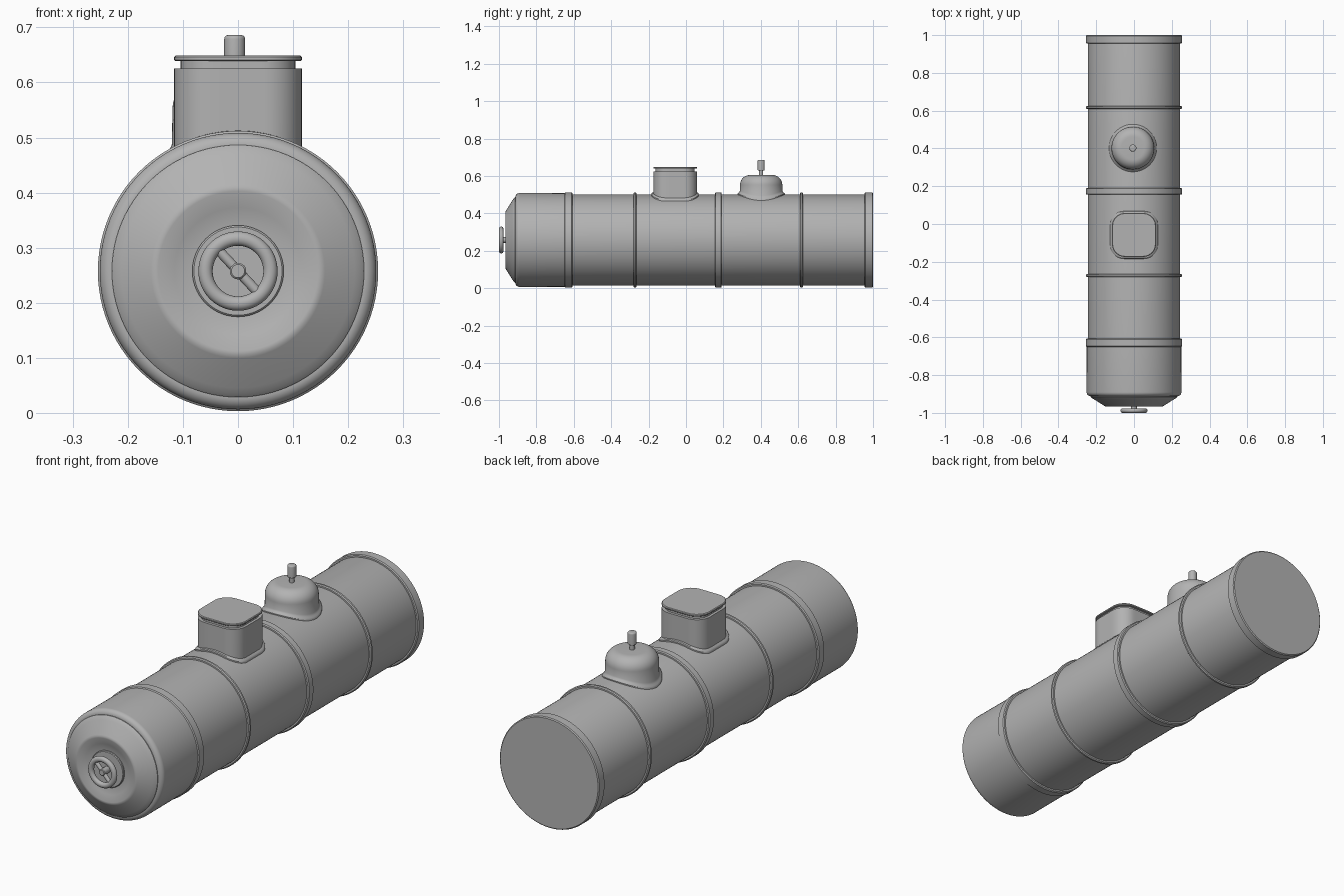
import bpy, bmesh, math
from mathutils import Matrix, Vector

if "Cube" in bpy.data.objects:
    bpy.data.objects.remove(bpy.data.objects["Cube"])

CZ = 0.2575   # boiler axis height
R = 0.243     # boiler radius

grey = bpy.data.materials.new("plain_grey")
grey.diffuse_color = (0.45, 0.45, 0.45, 1)
grey.use_nodes = True
grey.node_tree.nodes["Principled BSDF"].inputs["Base Color"].default_value = grey.diffuse_color


def finish(name, bm, angle=30):
    bmesh.ops.recalc_face_normals(bm, faces=bm.faces)
    me = bpy.data.meshes.new(name)
    bm.to_mesh(me)
    bm.free()
    me.materials.append(grey)
    ob = bpy.data.objects.new(name, me)
    bpy.context.collection.objects.link(ob)
    bpy.ops.object.select_all(action='DESELECT')
    ob.select_set(True)
    bpy.context.view_layer.objects.active = ob
    bpy.ops.object.shade_smooth_by_angle(angle=math.radians(angle))
    return ob


def skin(name, rings, closed=False):
    """Bridge rings of points; cap both ends, or join last to first."""
    bm = bmesh.new()
    vs = [[bm.verts.new(p) for p in ring] for ring in rings]
    n = len(vs[0])
    pairs = list(zip(vs, vs[1:])) + ([(vs[-1], vs[0])] if closed else [])
    for a, b in pairs:
        for i in range(n):
            j = (i + 1) % n
            bm.faces.new((a[i], a[j], b[j], b[i]))
    if not closed:
        bm.faces.new(vs[0])
        bm.faces.new(vs[-1])
    return finish(name, bm)


def circle(n=64):
    return [(math.cos(2 * math.pi * i / n), math.sin(2 * math.pi * i / n)) for i in range(n)]


def rounded_square(c=0.58, k=10):
    pts = []
    for q in range(4):
        a0 = q * math.pi / 2
        cx = (1 - c) * (1 if q in (0, 3) else -1)
        cy = (1 - c) * (1 if q < 2 else -1)
        for i in range(k + 1):
            a = a0 + i / k * math.pi / 2
            pts.append((cx + c * math.cos(a), cy + c * math.sin(a)))
        # extra points on the straight side so the foot follows the boiler
        nx = [(-1, 1), (-1, -1), (1, -1), (1, 1)][q]
        p = Vector(pts[-1])
        e = Vector((p.x + nx[0] * 2 * (1 - c) * (q % 2 == 0),
                    p.y + nx[1] * 2 * (1 - c) * (q % 2 == 1)))
        pts += [tuple(p.lerp(e, t / 6)) for t in range(1, 6)]
    return pts


def lathe_y(name, prof, closed=False, n=96):
    return skin(name, [[(r * c, y, CZ + r * s) for c, s in circle(n)] for r, y in prof], closed)


def mount(name, x, y, outline, rows):
    """Loft a plan outline upward; rows are (size, height, follows boiler curve)."""
    rings = []
    for size, h, follow in rows:
        ring = []
        for u, v in outline:
            px, py = x + size * u, y + size * v
            z = CZ + math.sqrt(R * R - px * px) + h if follow else h
            ring.append((px, py, z))
        rings.append(ring)
    return skin(name, rings)


def fillet(rc, zc, rad, k=8):
    return [(rc + rad * math.cos(t * math.pi / 2 / k), zc + rad * math.sin(t * math.pi / 2 / k))
            for t in range(k + 1)]


# boiler barrel and flat rear end
lathe_y("boiler_barrel", [(R, -0.63), (R, 0.99), (R - 0.001, 0.996)])

# smokebox with rounded front rim
rim = [(r, -y) for r, y in fillet(0.229, 0.890, 0.022)]
lathe_y("smokebox", [(0.25, -0.61)] + rim)

# smokebox door: cone outside, shallow dish inside
lathe_y("smokebox_door", [(0.229, -0.89), (0.229, -0.915), (0.222, -0.922), (0.212, -0.928),
                          (0.158, -0.962), (0.152, -0.965), (0.145, -0.965),
                          (0.115, -0.955), (0.084, -0.947)])
lathe_y("door_collar", [(0.083, -0.94), (0.083, -0.953), (0.080, -0.956)])

# boiler bands
bands = {"smokebox_band": (-0.65, -0.607), "front_band": (-0.281, -0.265),
         "middle_band": (0.155, 0.191), "back_band": (0.609, 0.625), "rear_band": (0.955, 1.0)}
for name, (a, b) in bands.items():
    b0 = 0.004
    lathe_y(name, [(0.235, a), (0.250, a), (0.2545, a + b0), (0.2545, b - b0), (0.250, b),
                   (0.235, b)], closed=True)
lathe_y("rear_plate", [(0.245, 0.98), (0.245, 1.0)])

# door hand wheel: rim, hub and one diagonal bar
tor = [(0.059 + 0.013 * math.cos(t * math.pi / 8), -0.988 + 0.012 * math.sin(t * math.pi / 8))
       for t in range(16)]
lathe_y("hand_wheel_rim", tor, closed=True, n=64)
lathe_y("hand_wheel_hub", [(0.015, -0.95), (0.015, -0.994), (0.012, -0.997)], n=32)
bm = bmesh.new()
bmesh.ops.create_cone(bm, cap_ends=True, segments=20, radius1=0.009, radius2=0.009, depth=0.112)
rot = Matrix.Rotation(math.radians(-43), 4, 'Y')
bmesh.ops.transform(bm, verts=bm.verts, matrix=Matrix.Translation((0, -0.986, CZ)) @ rot)
finish("hand_wheel_bar", bm)

# square box with saddle foot, neck and lid
sq = rounded_square()
BY = -0.058
mount("box_foot", 0, BY, sq, [(0.126, -0.006, True), (0.126, 0.006, True),
                              (0.123, 0.010, True), (0.116, 0.012, True)])
mount("box_body", 0, BY, sq, [(0.116, -0.01, True), (0.116, 0.625, False)])
mount("box_neck", 0, BY, sq, [(0.104, 0.62, False), (0.104, 0.642, False)])
mount("box_lid", 0, BY, sq, [(0.114, 0.639, False), (0.116, 0.641, False),
                             (0.116, 0.646, False), (0.113, 0.649, False)])

# round dome with saddle foot
DX, DY = -0.006, 0.402
rows = [(0.126, -0.006, True), (0.126, 0.005, True), (0.123, 0.009, True),
        (0.118, 0.012, True), (0.114, 0.019, True)]
rows += [(r, z, False) for r, z in fillet(0.060, 0.552, 0.053, 10)]
mount("dome", DX, DY, circle(72), rows)

# valve on top of the dome
mount("valve_stem", DX, DY, circle(24), [(0.011, 0.59, False), (0.011, 0.64, False)])
mount("valve_cap", DX, DY, circle(32),
      [(0.017, 0.629, False), (0.019, 0.632, False)]
      + [(r, z, False) for r, z in fillet(0.012, 0.679, 0.007, 5)])
